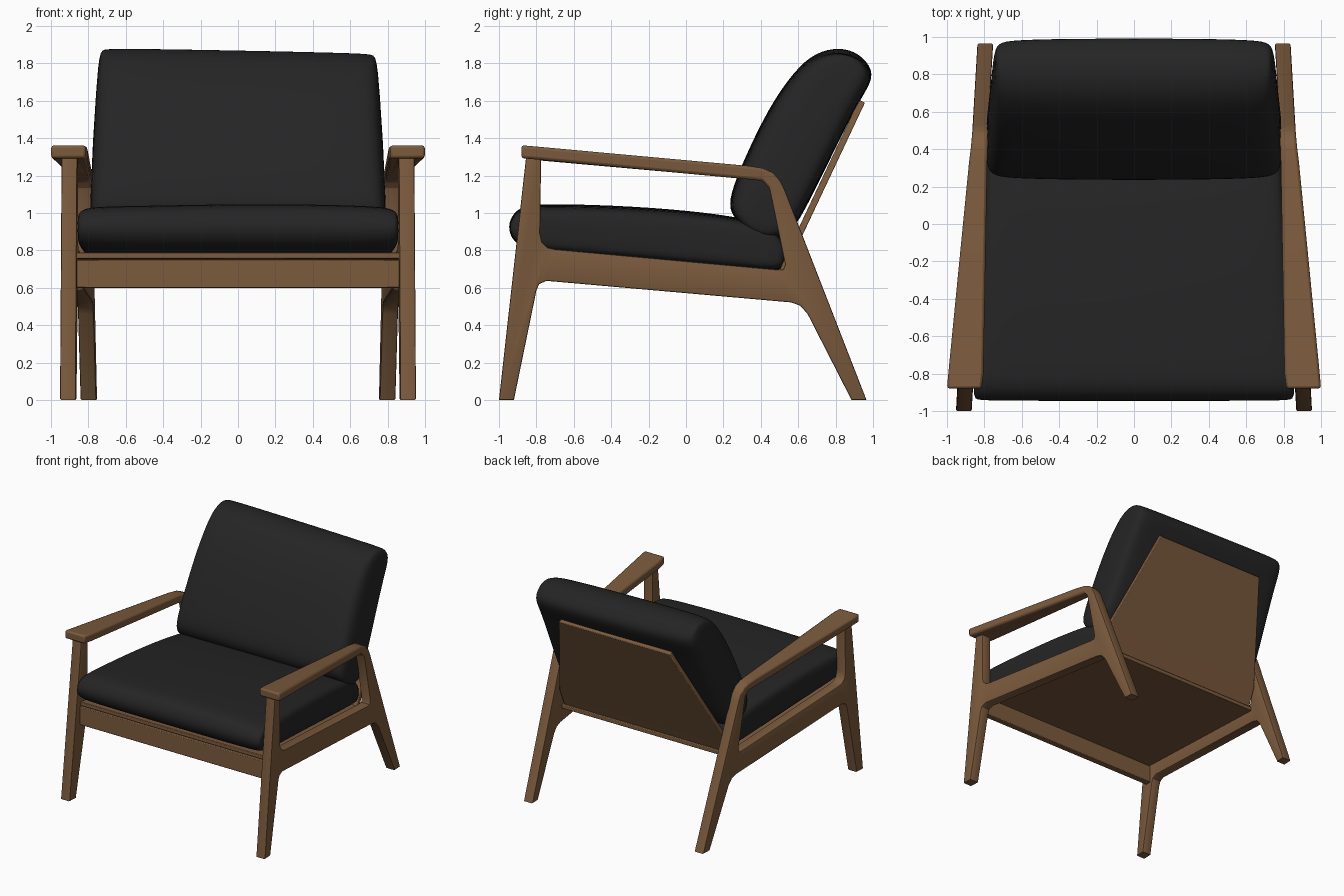
import bpy, bmesh, math
from mathutils import Vector

if "Cube" in bpy.data.objects:
    bpy.data.objects.remove(bpy.data.objects["Cube"])


def material(name, rgb):
    m = bpy.data.materials.new(name)
    m.diffuse_color = (*rgb, 1)
    m.use_nodes = True
    m.node_tree.nodes["Principled BSDF"].inputs["Base Color"].default_value = m.diffuse_color
    return m


WOOD = material("walnut brown", (0.20, 0.104, 0.047))
FABRIC = material("charcoal fabric", (0.018, 0.018, 0.018))


def add_object(name, bm, mat, angle=35):
    bmesh.ops.recalc_face_normals(bm, faces=bm.faces)
    me = bpy.data.meshes.new(name)
    bm.to_mesh(me)
    bm.free()
    me.materials.clear()
    me.materials.append(mat)
    me.shade_smooth()
    me.set_sharp_from_angle(angle=math.radians(angle))
    ob = bpy.data.objects.new(name, me)
    bpy.context.collection.objects.link(ob)
    return ob


def mirror(ob):
    ob.modifiers.new("mirror", 'MIRROR').use_axis[0] = True


def bevel(ob, width):
    b = ob.modifiers.new("bevel", 'BEVEL')
    b.width, b.segments, b.limit_method = width, 2, 'ANGLE'


def loft(rings):
    """Skin a list of equal-length point rings and cap both ends."""
    bm = bmesh.new()
    rows = [[bm.verts.new(p) for p in r] for r in rings]
    n = len(rows[0])
    for a, b in zip(rows, rows[1:]):
        for i in range(n):
            j = (i + 1) % n
            bm.faces.new((a[i], a[j], b[j], b[i]))
    bm.faces.new(rows[0])
    bm.faces.new(rows[-1])
    return bm


def plan_x(y):
    """The side frames converge towards the back."""
    return 0.91 - 0.0585 * (y + 1)


# side frames: front leg, rail, back leg and arm core in one cut-out profile (y, z)
outer = [(-1.0, 0), (-0.92, 0), (-0.80, 0.585), (-0.785, 0.62), (-0.745, 0.637),
         (0.56, 0.522), (0.61, 0.505), (0.65, 0.46), (0.885, 0), (0.965, 0),
         (0.615, 0.90), (0.53, 1.12), (0.505, 1.17), (0.46, 1.215), (0.41, 1.235),
         (0.35, 1.242), (-0.85, 1.345)]
hole = [(-0.775, 1.28), (-0.78, 0.89), (-0.77, 0.845), (-0.74, 0.815), (-0.70, 0.806),
        (0.49, 0.697), (0.52, 0.698), (0.53, 0.725), (0.447, 1.125), (0.435, 1.155),
        (0.405, 1.175)]
cu = bpy.data.curves.new("frame_profile", 'CURVE')
cu.dimensions, cu.fill_mode = '2D', 'BOTH'
cu.extrude, cu.bevel_depth, cu.offset, cu.bevel_resolution = 0.034, 0.008, -0.008, 1
for pts in (outer, hole):
    sp = cu.splines.new('POLY')
    sp.points.add(len(pts) - 1)
    for p, q in zip(sp.points, pts):
        p.co = (*q, 0, 1)
    sp.use_cyclic_u = True
tmp = bpy.data.objects.new("frame_profile", cu)
bpy.context.collection.objects.link(tmp)
flat = bpy.data.meshes.new_from_object(tmp.evaluated_get(bpy.context.evaluated_depsgraph_get()))
bm = bmesh.new()
bm.from_mesh(flat)
bpy.data.objects.remove(tmp)
bpy.data.meshes.remove(flat)
bmesh.ops.remove_doubles(bm, verts=bm.verts, dist=0.0002)
for v in bm.verts:
    y, z, x = v.co
    v.co = (plan_x(y) + x, y, z)
mirror(add_object("side_frame", bm, WOOD))

# armrests: (y, top, bottom, inner x, outer x)
sections = [(-0.88, 1.362, 1.293, 0.815, 1.0), (-0.80, 1.355, 1.286, 0.805, 0.993),
            (0.33, 1.252, 1.180, 0.785, 0.882), (0.41, 1.240, 1.172, 0.782, 0.872),
            (0.465, 1.215, 1.11, 0.781, 0.867), (0.505, 1.172, 1.06, 0.779, 0.864)]
arm = add_object("armrest", loft([[(a, y, b), (c, y, b), (c, y, t), (a, y, t)]
                                  for y, t, b, a, c in sections]), WOOD)
mirror(arm)
bevel(arm, 0.014)


def board(name, stations):
    """Board lofted through (half width, [four y-z corners are y0, z0, y1, z1])."""
    rings = [[(-w, y0, z0), (w, y0, z0), (w, y1, z1), (-w, y1, z1)]
             for w, y0, z0, y1, z1 in stations]
    ob = add_object(name, loft(rings), WOOD)
    bevel(ob, 0.005)


# front rail, seat board and tapered back board
board("front_rail", [(0.868, -0.875, 0.60, -0.875, 0.75), (0.868, -0.82, 0.60, -0.82, 0.75)])
board("seat_board", [(0.866, -0.865, 0.757, -0.865, 0.79), (0.785, 0.54, 0.632, 0.54, 0.667)])
board("back_board", [(0.77, 0.485, 0.66, 0.515, 0.645), (0.765, 0.56, 0.83, 0.592, 0.815),
                     (0.515, 0.925, 1.605, 0.957, 1.59)])


def cushion(name, profile, axis, width, stations, wobble):
    """Side profile lofted across x, thinned about an axis line towards both ends."""
    p0, p1 = map(Vector, axis)
    d = (p1 - p0).normalized()
    mid = (p0 + p1) / 2
    rings = []
    full = [(-u, s) for u, s in reversed(stations)] + [(0, 1.0)] + stations
    for u, s in full:
        ring = []
        for q in profile:
            r = Vector(q) - mid
            along = d * r.dot(d)
            p = mid + along * (1 - 0.07 * (1 - s)) + (r - along) * s
            x = u * width(*p)
            ring.append((x, p.x, p.y + wobble(x, p.y)))
        rings.append(ring)
    ob = add_object(name, loft(rings), FABRIC, 180)
    sub = ob.modifiers.new("soft", 'SUBSURF')
    sub.levels = sub.render_levels = 2


# seat cushion
cushion("seat_cushion",
        [(-0.955, 0.91), (-0.935, 0.98), (-0.88, 1.035), (-0.76, 1.046), (-0.4, 1.038),
         (0.0, 1.012), (0.35, 0.965), (0.49, 0.91), (0.54, 0.80), (0.52, 0.69),
         (0.44, 0.685), (0.0, 0.725), (-0.4, 0.762), (-0.8, 0.79), (-0.91, 0.825)],
        ((-0.95, 0.92), (0.53, 0.80)),
        lambda y, z: (0.87 if y < -0.8 else plan_x(y) - 0.038),
        [(0.5, 1.0), (0.88, 0.98), (0.97, 0.88), (1.0, 0.6)],
        lambda x, z: 0.006 * math.sin(4 * x + 1) if z > 0.95 else 0)

# back cushion
cushion("back_cushion",
        [(0.23, 1.0), (0.235, 1.10), (0.30, 1.27), (0.44, 1.57), (0.58, 1.77),
         (0.69, 1.865), (0.82, 1.89), (0.93, 1.855), (1.005, 1.77), (0.98, 1.69),
         (0.91, 1.58), (0.75, 1.25), (0.60, 0.94), (0.53, 0.875), (0.44, 0.86), (0.32, 0.91)],
        ((0.40, 0.92), (0.84, 1.83)),
        lambda y, z: 0.80 - 0.055 * (z - 0.95),
        [(0.5, 0.99), (0.86, 0.95), (0.96, 0.86), (1.0, 0.55)],
        lambda x, z: (-0.02 * x - 0.012) * max(0, z - 0.9))
